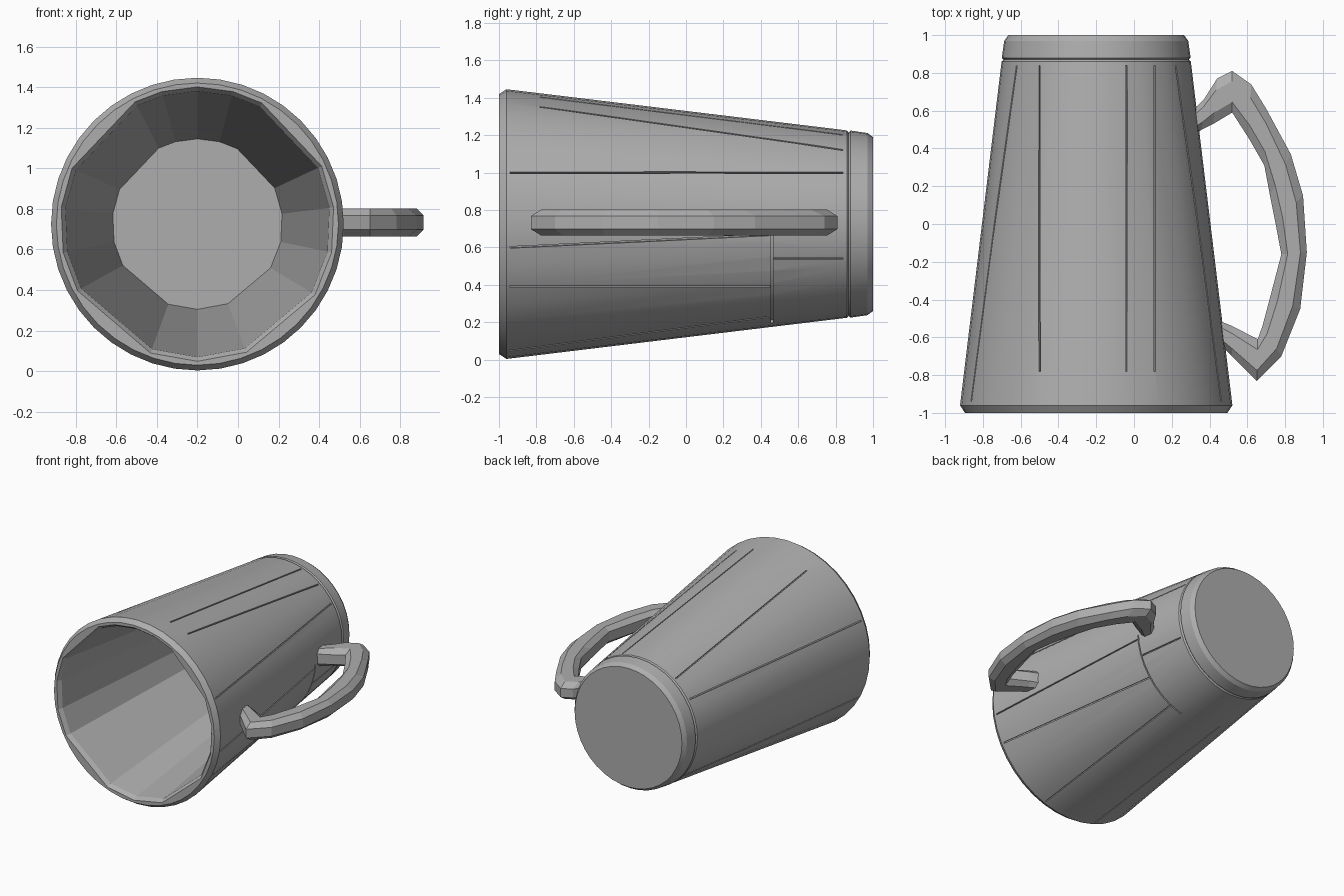
import bpy, bmesh
from math import cos, sin, radians, sqrt, degrees, atan2
from mathutils import Vector, Matrix

if "Cube" in bpy.data.objects:
    bpy.data.objects.remove(bpy.data.objects["Cube"])

CX, CZ = -0.2, 0.725          # axis of the mug, which lies along y

grey = bpy.data.materials.new("stone grey")
grey.use_nodes = True
grey.diffuse_color = (0.42, 0.42, 0.42, 1)
grey.node_tree.nodes["Principled BSDF"].inputs["Base Color"].default_value = grey.diffuse_color


def make_object(name, bm):
    bmesh.ops.recalc_face_normals(bm, faces=bm.faces)
    mesh = bpy.data.meshes.new(name)
    bm.to_mesh(mesh)
    bm.free()
    mesh.materials.append(grey)
    obj = bpy.data.objects.new(name, mesh)
    bpy.context.collection.objects.link(obj)
    return obj


def select(obj):
    bpy.ops.object.select_all(action='DESELECT')
    obj.select_set(True)
    bpy.context.view_layer.objects.active = obj


def skin(bm, rings):
    """Join closed rings of points into a capped tube."""
    loops = [[bm.verts.new(p) for p in ring] for ring in rings]
    n = len(loops[0])
    for a, b in zip(loops, loops[1:]):
        for i in range(n):
            j = (i + 1) % n
            bm.faces.new((a[i], a[j], b[j], b[i]))
    bm.faces.new(loops[0])
    bm.faces.new(loops[-1])


def on_axis(angle, r, y):
    a = radians(angle)
    return Vector((CX + r * cos(a), y, CZ + r * sin(a)))


def lathe(name, profile, angles):
    bm = bmesh.new()
    skin(bm, [[on_axis(a, r, y) for a in angles] for y, r in profile])
    return make_object(name, bm)


def wall_radius(y):
    return 0.726 - 0.121 * (y + 1)


# Mug body: tapered outside with soft rims and a notch above the base
body = lathe("mug_body",
             [(-1, 0.695), (-0.96, 0.721), (0.86, 0.501), (0.87, 0.49),
              (0.88, 0.5), (0.97, 0.487), (1, 0.465)],
             [i * 9 for i in range(40)])

# Hollow: uneven flat panels, flared at the lip
panels = [90, 75, 62, 25, 7, -12, -31, -69, -90, -110, -151, -168, -187, -204, -243, -255]
hollow = lathe("hollow_cutter", [(-1.01, 0.683), (-0.97, 0.655), (0.87, 0.42)], panels)

# Joints between the outer staves
grooves = bmesh.new()


def groove(a0, y0, a1, y1, width=0.009):
    p, q = on_axis(a0, wall_radius(y0), y0), on_axis(a1, wall_radius(y1), y1)
    along = (q - p).normalized()
    out = on_axis((a0 + a1) / 2, 1, 0) - Vector((CX, 0, CZ))
    side = along.cross(out).normalized()
    out = side.cross(along)
    frame = Matrix((side, along, out)).transposed().to_4x4()
    frame.translation = (p + q) / 2
    size = Matrix.Diagonal((width, (q - p).length, 0.036, 1))
    bmesh.ops.create_cube(grooves, size=1, matrix=frame @ size)


def straight_groove(axis, offset, sign, y0, y1):
    """Joint that keeps one distance from the axis plane."""
    angles = []
    for y in (y0, y1):
        other = sign * sqrt(wall_radius(y) ** 2 - offset ** 2)
        x, z = (offset, other) if axis == "x" else (other, offset)
        angles.append(degrees(atan2(z, x)))
    groove(angles[0], y0, angles[1], y1)


for x in (-0.3, 0.16, 0.31):
    straight_groove("x", x, 1, -0.78, 0.84)
for x in (-0.22, 0.24):
    straight_groove("x", x, -1, -0.94, 0.46)
for z in (0.275, -0.335):
    straight_groove("z", z, 1, -0.94, 0.84 if z > 0 else 0.45)
    straight_groove("z", z, -1, -0.94, 0.84)
straight_groove("z", -0.185, 1, 0.47, 0.84)
groove(-10, -0.94, -6, 0.45)

# Cross joint round the lower side
for a in range(-75, -10, 8):
    groove(a, 0.46, a + 8.3, 0.46)
joints = make_object("joint_cutter", grooves)

select(body)
for cutter in (hollow, joints):
    mod = body.modifiers.new("cut", 'BOOLEAN')
    mod.operation = 'DIFFERENCE'
    mod.solver = 'EXACT'
    mod.use_self = cutter is joints
    mod.object = cutter
    bpy.ops.object.modifier_apply(modifier=mod.name)
    bpy.data.objects.remove(cutter)
bpy.ops.object.shade_smooth_by_angle(angle=radians(11))

# Handle: chamfered bar through pairs of inner and outer points
pairs = [((0.27, 0.45), (0.27, 0.56)), ((0.36, 0.5), (0.37, 0.66)),
         ((0.42, 0.53), (0.44, 0.77)), ((0.52, 0.59), (0.52, 0.81)),
         ((0.61, 0.45), (0.62, 0.74)), ((0.69, 0.31), (0.70, 0.61)),
         ((0.72, 0.15), (0.83, 0.37)), ((0.75, 0.0), (0.895, 0.15)),
         ((0.78, -0.16), (0.915, -0.15)), ((0.72, -0.39), (0.88, -0.45)),
         ((0.68, -0.54), (0.78, -0.7)), ((0.655, -0.61), (0.65, -0.83)),
         ((0.52, -0.54), (0.52, -0.7)), ((0.42, -0.5), (0.44, -0.62))]
section = [(0, 0.55), (0.25, 1), (0.75, 1), (1, 0.5),
           (1, -0.5), (0.75, -1), (0.25, -1), (0, -0.55)]
bm = bmesh.new()
skin(bm, [[Vector((*Vector(a).lerp(Vector(b), t), 0.733 + 0.069 * s)) for t, s in section]
          for a, b in pairs])
handle = make_object("handle", bm)
